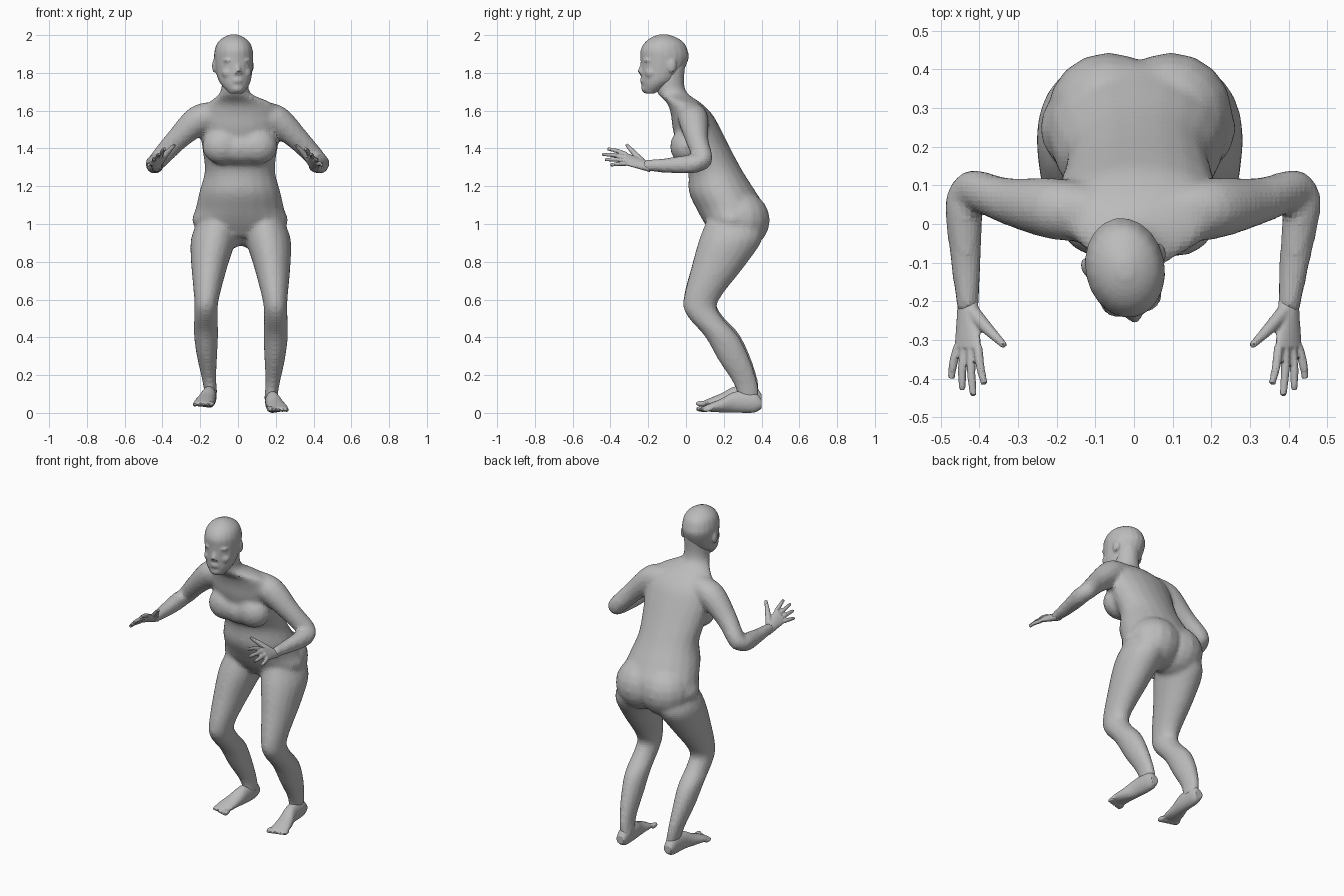
import bpy, bmesh
from math import sin, cos, pi, radians
from mathutils import Vector, Matrix

cube = bpy.data.objects.get("Cube")
if cube:
    bpy.data.objects.remove(cube)

skin = bpy.data.materials.new("plain_grey")
skin.use_nodes = True
GREY = (0.5, 0.5, 0.5, 1)
skin.diffuse_color = GREY
skin.node_tree.nodes["Principled BSDF"].inputs["Base Color"].default_value = GREY


def spline(before, start, end, after, t):
    """Smooth in-between value of a run of four sections."""
    return start + (end - before) * (t / 2) \
        + (before * 2 - start * 5 + end * 4 - after) * (t * t / 2) \
        + (start * 3 - before - end * 3 + after) * (t ** 3 / 2)


def loft(bm, sections, sides=20, steps=4):
    """Skin rounded sections, each a centre and two half-axis vectors."""
    last = len(sections) - 1
    rows = []
    for i in range(last):
        run = [sections[min(max(i + k, 0), last)] for k in (-1, 0, 1, 2)]
        for j in range(steps):
            rows.append([spline(*parts, j / steps) for parts in zip(*run)])
    rows.append(sections[last])
    angles = [2 * pi * k / sides for k in range(sides)]
    rings = [[bm.verts.new(centre + u * cos(a) + v * sin(a)) for a in angles]
             for centre, u, v in rows]
    for low, high in zip(rings, rings[1:]):
        for k in range(sides):
            m = (k + 1) % sides
            bm.faces.new((low[k], low[m], high[m], high[k]))
    bm.faces.new(rings[0])
    bm.faces.new(rings[-1])


def stack(bm, middle, slices, place=Vector):
    """Horizontal slices: height, half width, front y, back y; middle gives x."""
    loft(bm, [(place((middle(z), (front + back) / 2, z)),
               Vector((width, 0, 0)), Vector((0, (back - front) / 2, 0)))
              for z, width, front, back in slices])


def tube(bm, path, place=Vector, sides=16):
    """Round limb along pairs of a point and a radius."""
    points = [place(point) for point, radius in path]
    sections = []
    for i, (point, radius) in enumerate(path):
        ahead = points[min(i + 1, len(points) - 1)]
        behind = points[max(i - 1, 0)]
        along = (ahead - behind).normalized()
        u = along.cross(Vector((1, 0, 0))).normalized()
        sections.append((points[i], u * radius, along.cross(u) * radius))
    loft(bm, sections, sides)


def ball(bm, centre, size):
    matrix = Matrix.Translation(centre) @ Matrix.Diagonal((*size, 1))
    bmesh.ops.create_uvsphere(bm, u_segments=16, v_segments=10, radius=1, matrix=matrix)


def finish(bm, name, voxel, smooth):
    """Fuse overlapping masses into one skin."""
    bmesh.ops.recalc_face_normals(bm, faces=bm.faces)
    mesh = bpy.data.meshes.new(name)
    bm.to_mesh(mesh)
    bm.free()
    mesh.materials.append(skin)
    obj = bpy.data.objects.new(name, mesh)
    bpy.context.scene.collection.objects.link(obj)
    fuse = obj.modifiers.new("fuse", 'REMESH')
    fuse.mode = 'VOXEL'
    fuse.voxel_size = voxel
    relax = obj.modifiers.new("relax", 'SMOOTH')
    relax.factor = 0.5
    relax.iterations = smooth
    return obj


# Limbs are described on the right and placed on either side
def right(point):
    return Vector(point)


def left_arm(point):
    x, y, z = point
    reach = min(max((0.1 - y) / 0.3, 0), 1)
    return Vector((-x - 0.03 * reach, y, z))


def left_leg(point):
    x, y, z = point
    drop = 0.03 * max(0, 1 - z / 0.9)
    return Vector((0.03 - x, y, z - drop))


def spine_middle(z):
    return 0.01 if z < 1.68 else -0.015


def leg_middle(z):
    return 0.2 * (z - 0.47) ** 2 - 0.17


def head_middle(z):
    return 0


# Torso and neck
body = bmesh.new()
stack(body, spine_middle, [
    (0.93, 0.12, 0.15, 0.36),
    (1, 0.25, 0.1, 0.4),
    (1.08, 0.235, 0.055, 0.42),
    (1.17, 0.215, 0.015, 0.37),
    (1.28, 0.187, 0.01, 0.3),
    (1.4, 0.2, -0.04, 0.235),
    (1.5, 0.215, -0.07, 0.185),
    (1.58, 0.215, -0.08, 0.14),
    (1.64, 0.17, -0.1, 0.08),
    (1.69, 0.085, -0.15, 0.01),
    (1.75, 0.07, -0.165, -0.01),
    (1.85, 0.07, -0.16, 0),
])
ball(body, (0.01, 0, 1.4), (0.16, 0.08, 0.085))
for side in (-1, 1):
    ball(body, (0.01 + side * 0.095, 0, 1.41), (0.105, 0.085, 0.095))
    ball(body, (0.015 + side * 0.08, 0.29, 1.02), (0.16, 0.155, 0.155))

# Arms and legs
for arm, leg in ((right, right), (left_arm, left_leg)):
    tube(body, [
        ((-0.1, 0.025, 1.58), 0.075),
        ((-0.21, 0.04, 1.55), 0.08),
        ((-0.33, 0.06, 1.44), 0.06),
        ((-0.425, 0.09, 1.335), 0.05),
        ((-0.44, 0.05, 1.32), 0.05),
        ((-0.435, -0.1, 1.31), 0.04),
        ((-0.43, -0.23, 1.31), 0.028),
    ], arm)
    stack(body, leg_middle, [
        (1.02, 0.1, 0.11, 0.38),
        (0.92, 0.12, 0.07, 0.405),
        (0.78, 0.097, 0.03, 0.31),
        (0.6, 0.065, -0.015, 0.17),
        (0.52, 0.063, 0.01, 0.19),
        (0.42, 0.065, 0.1, 0.28),
        (0.3, 0.054, 0.17, 0.34),
        (0.18, 0.038, 0.25, 0.38),
        (0.09, 0.034, 0.28, 0.39),
    ], leg)
finish(body, "body", 0.013, 8)

# Head, modelled around its own axis and then turned
head = bmesh.new()
stack(head, head_middle, [
    (1.69, 0.035, -0.1, -0.05),
    (1.73, 0.07, -0.115, 0.02),
    (1.775, 0.09, -0.12, 0.085),
    (1.87, 0.102, -0.122, 0.134),
    (1.92, 0.1, -0.122, 0.13),
    (1.96, 0.085, -0.1, 0.11),
    (1.987, 0.055, -0.065, 0.07),
    (2.004, 0.017, -0.02, 0.024),
])
# Nose, chin, mouth
tube(head, [((0, -0.11, 1.85), 0.01), ((0, -0.127, 1.8), 0.015)])
ball(head, (0, -0.095, 1.717), (0.035, 0.024, 0.022))
ball(head, (0, -0.1, 1.76), (0.036, 0.024, 0.022))
for lip in (1.753, 1.764):
    ball(head, (0, -0.113, lip), (0.024, 0.013, 0.007))
# Nostril, brow, cheek and ear on each side
for side in (-1, 1):
    ball(head, (side * 0.013, -0.117, 1.797), (0.01, 0.01, 0.01))
    ball(head, (side * 0.04, -0.09, 1.866), (0.034, 0.026, 0.012))
    ball(head, (side * 0.045, -0.075, 1.8), (0.036, 0.034, 0.034))
    ball(head, (side * 0.1, 0.028, 1.837), (0.012, 0.023, 0.037))
skull = finish(head, "head", 0.008, 4)
skull.location = (-0.022, -0.12, 0)
skull.rotation_euler.z = radians(11)


# Hands with spread fingers
def build_hand(name, place):
    bm = bmesh.new()
    across, thick = Vector((0.7, 0, 0.7)), Vector((-0.7, 0, 0.7))
    wrist, knuckle = Vector((-0.43, -0.19, 1.3)), Vector((-0.43, -0.32, 1.345))
    palm = []
    for t in (0, 0.33, 0.67, 1):
        centre = wrist.lerp(knuckle, t)
        side = across * (0.028 + 0.02 * t)
        depth = thick * (0.025 - 0.011 * t)
        palm.append((place(centre), place(centre + side) - place(centre),
                     place(centre + depth) - place(centre)))
    loft(bm, palm)
    for slot, length in ((-1.5, 0.08), (-0.5, 0.11), (0.5, 0.125), (1.5, 0.095)):
        base = knuckle + across * slot * 0.025
        tip = knuckle + across * slot * 0.041 + Vector((0, -length, 0.01))
        middle = (base + tip) / 2 + thick * 0.004
        tube(bm, [(base, 0.0125), (middle, 0.0115), (tip, 0.009)], place, 10)
    thumb = [((-0.42, -0.225, 1.32), 0.02), ((-0.38, -0.27, 1.37), 0.016),
             ((-0.335, -0.315, 1.42), 0.009)]
    tube(bm, thumb, place, 10)
    finish(bm, name, 0.005, 2)


# Feet with toes, each slice given by y, x, half width, sole and top height
def build_foot(name, place):
    bm = bmesh.new()
    rows = [(0.085, -0.18, 0.05, 0.04, 0.06), (0.13, -0.18, 0.054, 0.034, 0.08),
            (0.19, -0.17, 0.048, 0.03, 0.105), (0.26, -0.155, 0.04, 0.028, 0.14),
            (0.36, -0.15, 0.036, 0.028, 0.14), (0.4, -0.15, 0.026, 0.05, 0.1)]
    loft(bm, [(place((x, y, (sole + top) / 2)), Vector((width, 0, 0)),
               Vector((0, 0, (top - sole) / 2))) for y, x, width, sole, top in rows])
    for toe in range(5):
        size = 0.012 if toe else 0.016
        centre = (-0.138 - toe * 0.0225, 0.08 + toe * 0.007, 0.033 + size)
        ball(bm, place(centre), (size, 0.03, size))
    finish(bm, name, 0.007, 2)


for side, arm, leg in (("right", right, right), ("left", left_arm, left_leg)):
    build_hand(side + "_hand", arm)
    build_foot(side + "_foot", leg)
